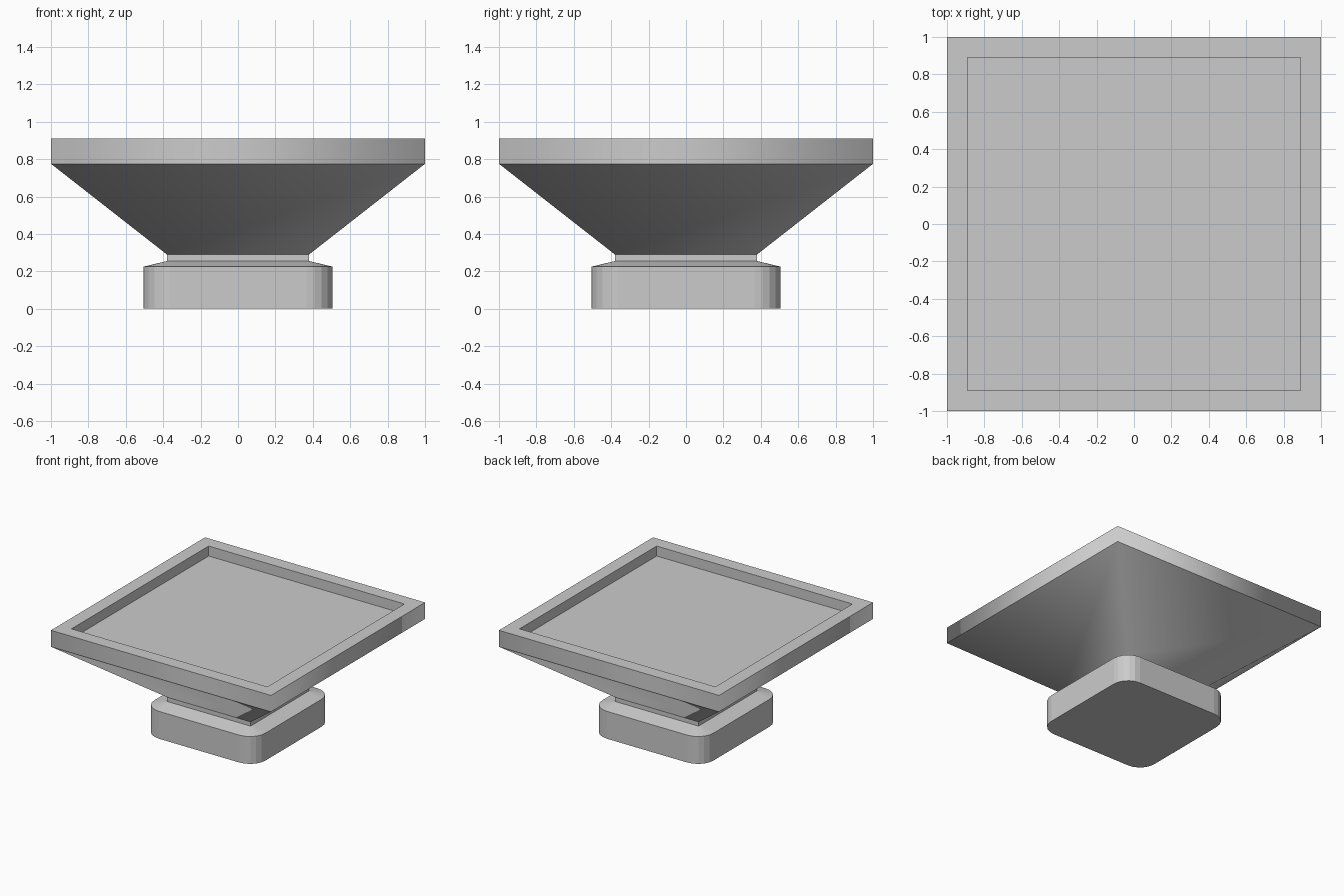
import bpy
import bmesh
import math

cube = bpy.data.objects.get("Cube")
if cube:
    bpy.data.objects.remove(cube, do_unlink=True)

# One plain grey for the whole model
grey = bpy.data.materials.new("plain grey")
grey.use_nodes = True
colour = (0.6, 0.6, 0.6, 1)
grey.diffuse_color = colour
grey.node_tree.nodes["Principled BSDF"].inputs["Base Color"].default_value = colour


def outline(half, radius, segments):
    """Square outline; the corners are rounded when segments is above zero."""
    points = []
    for corner in range(4):
        middle = math.pi / 4 + corner * math.pi / 2
        cx = math.copysign(half - radius, math.cos(middle))
        cy = math.copysign(half - radius, math.sin(middle))
        for i in range(segments + 1):
            a = corner * math.pi / 2
            a += math.pi / 2 * i / segments if segments else 0
            points.append((cx + radius * math.cos(a), cy + radius * math.sin(a)))
    return points


def loft(name, profile, segments=0, smooth_bands=()):
    """Join (half width, corner radius, height) outlines and cap both ends."""
    bm = bmesh.new()
    rings = [[bm.verts.new((x, y, z)) for x, y in outline(half, radius, segments)]
             for half, radius, z in profile]
    for band, (low, high) in enumerate(zip(rings, rings[1:])):
        for i in range(len(low)):
            j = (i + 1) % len(low)
            face = bm.faces.new((low[i], low[j], high[j], high[i]))
            face.smooth = band in smooth_bands
    bm.faces.new(rings[0][::-1])
    bm.faces.new(rings[-1])
    # Keep every horizontal edge crisp
    for edge in bm.edges:
        a, b = edge.verts
        edge.smooth = abs(a.co.z - b.co.z) > 0.001
    mesh = bpy.data.meshes.new(name)
    bm.to_mesh(mesh)
    bm.free()
    mesh.materials.append(grey)
    obj = bpy.data.objects.new(name, mesh)
    bpy.context.collection.objects.link(obj)
    return obj


# Rounded foot with a sloping shoulder
loft("foot", [(0.505, 0.14, 0), (0.505, 0.14, 0.225), (0.38, 0.015, 0.255)],
     segments=5)

# Neck, flared body, upright rim and recessed top
loft("flared_tray", [(0.38, 0, 0.255), (0.38, 0, 0.29), (1, 0, 0.775),
                     (1, 0, 0.91), (0.89, 0, 0.91), (0.89, 0, 0.828)],
     smooth_bands=(1, 2))
